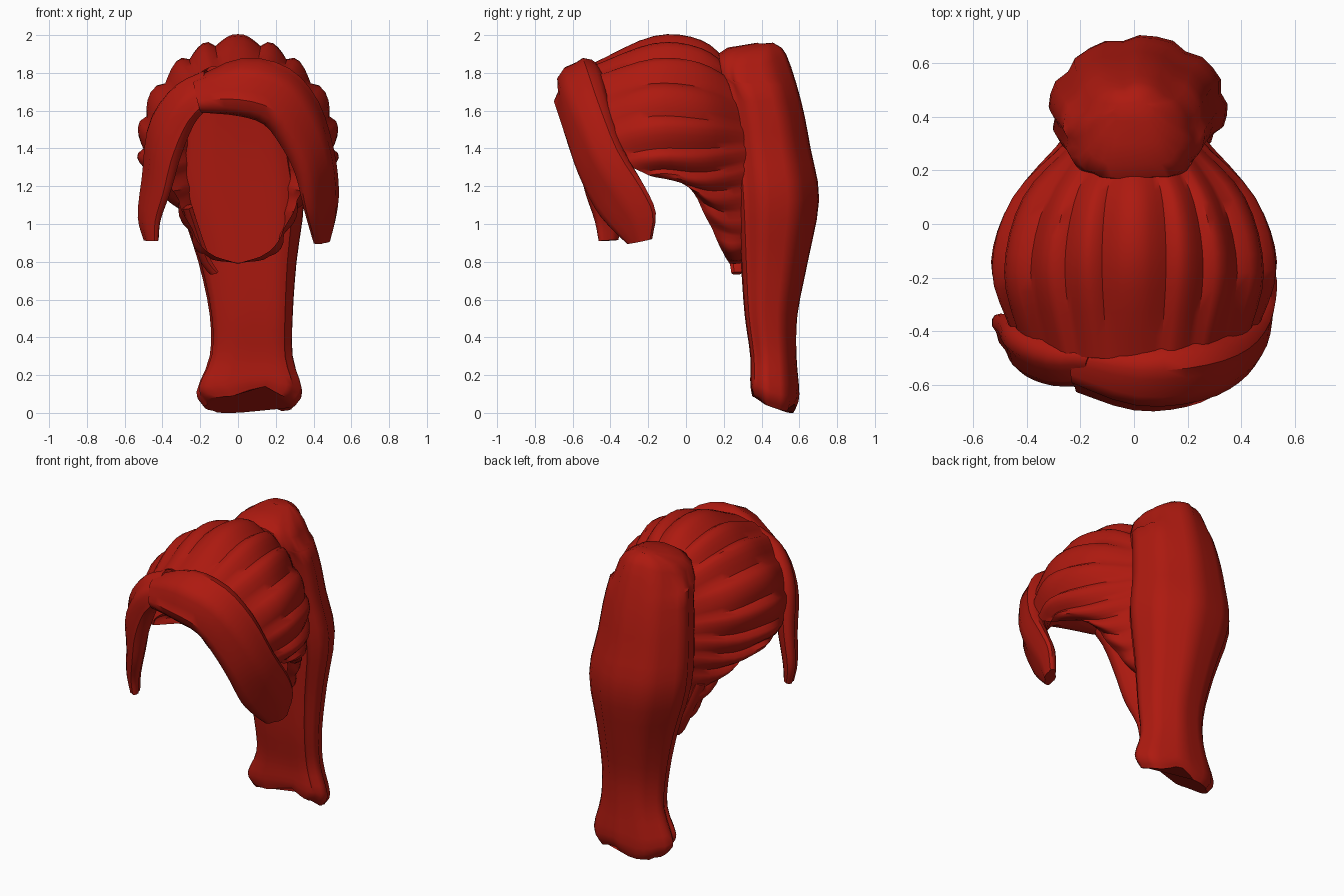
import bpy, bmesh, math
from mathutils import Vector as V

if "Cube" in bpy.data.objects:
    bpy.data.objects.remove(bpy.data.objects["Cube"])

red = bpy.data.materials.new("hair_red")
red.diffuse_color = (0.42, 0.010, 0.005, 1)
red.use_nodes = True
red.node_tree.nodes["Principled BSDF"].inputs["Base Color"].default_value = red.diffuse_color


def spline(pts, t):
    """Catmull-Rom through pts (any dimension), t in 0..1."""
    n = len(pts) - 1
    i = min(int(t * n), n - 1)
    f = t * n - i
    b, c = pts[i], pts[i + 1]
    a = pts[i - 1] if i else 2 * b - c
    d = pts[i + 2] if i + 2 <= n else 2 * c - b
    return 0.5 * (2 * b + (c - a) * f + (2 * a - 5 * b + 4 * c - d) * f**2
                  + (3 * b - a - 3 * c + d) * f**3)


def loft(name, rings, closed=True, caps=True):
    """Skin a list of point rings into one smooth-shaded object."""
    bm = bmesh.new()
    vs = [[bm.verts.new(p) for p in r] for r in rings]
    n = len(rings[0])
    for r, s in zip(vs, vs[1:]):
        for j in range(n if closed else n - 1):
            k = (j + 1) % n
            bm.faces.new((r[j], r[k], s[k], s[j]))
    if caps:
        bm.faces.new(vs[0])
        bm.faces.new(vs[-1])
    bmesh.ops.remove_doubles(bm, verts=bm.verts, dist=1e-4)
    bmesh.ops.recalc_face_normals(bm, faces=bm.faces)
    me = bpy.data.meshes.new(name)
    bm.to_mesh(me)
    bm.free()
    me.shade_smooth()
    me.set_sharp_from_angle(angle=math.radians(45))
    me.materials.append(red)
    ob = bpy.data.objects.new(name, me)
    bpy.context.collection.objects.link(ob)
    return ob


def lock(name, stations, steps=14, sides=16):
    """Hair lock: stations give inner edge, outer edge and half thickness."""
    inner = [V(s[0]) for s in stations]
    outer = [V(s[1]) for s in stations]
    thick = [V((s[2], 0, 0)) for s in stations]
    mid = [(a + b) / 2 for a, b in zip(inner, outer)]
    rings = []
    for i in range(steps + 1):
        t = i / steps
        a, b = spline(inner, t), spline(outer, t)
        tan = spline(mid, min(t + .03, 1)) - spline(mid, max(t - .03, 0))
        nrm = tan.cross(b - a).normalized() * spline(thick, t).x
        ring = []
        for j in range(sides):
            w = 2 * math.pi * j / sides
            groove = 0.78 if j % 8 in (2, 5) else 1.0
            ring.append((a + b) / 2 + (b - a) / 2 * math.cos(w) + nrm * math.sin(w) * groove)
        rings.append(ring)
    return loft(name, rings)


# Scalp cap: strands from hairline to tie, listed from crown to nape (right half)
strands = [
    [(0, -.50, 1.84), (0, -.17, 1.975), (0, .08, 1.955), (0, .24, 1.84)],
    [(.15, -.50, 1.82), (.18, -.17, 1.925), (.16, .08, 1.90), (.10, .25, 1.80)],
    [(.29, -.48, 1.73), (.34, -.18, 1.81), (.29, .08, 1.79), (.18, .28, 1.70)],
    [(.42, -.44, 1.53), (.48, -.18, 1.61), (.41, .10, 1.59), (.22, .31, 1.54)],
    [(.46, -.36, 1.36), (.51, -.15, 1.40), (.43, .10, 1.40), (.24, .33, 1.42)],
    [(.47, -.20, 1.26), (.48, -.10, 1.27), (.41, .10, 1.25), (.24, .35, 1.30)],
    [(.36, .00, 1.21), (.37, .08, 1.16), (.32, .18, 1.13), (.22, .36, 1.15)],
    [(.27, .11, 1.03), (.27, .18, 1.00), (.25, .25, .98), (.20, .37, .98)],
    [(.17, .19, .86), (.19, .24, .84), (.18, .30, .85), (.12, .37, .87)],
    [(0, .23, .79), (0, .27, .79), (0, .31, .80), (0, .36, .84)],
]
strands = [[V(p) for p in s] for s in strands]
COLS, ROWS = 54, 12
lobes = (.022, .028, .020, .006, -.010)
half = []
for c in range(COLS + 1):
    t = c / COLS
    col = []
    for r in range(ROWS + 1):
        u = r / ROWS
        p = spline([spline(s, u) for s in strands], t)
        out = V((p.x, 0, p.z - 1.35)).normalized()
        fade = math.sin(math.pi * (0.1 + 0.85 * u)) * min(1, (1 - t) * 3)
        col.append(p + out * lobes[c % 5] * fade)
    half.append(col)
mirrored = [[V((-p.x, p.y, p.z)) for p in col] for col in half[1:-1]]
loft("scalp_cap", half + mirrored[::-1] + [half[0]], closed=False, caps=False)

# Ponytail: z, centre x, half width, front y, back y
tail = [V(s) for s in [
    (1.96, 0, .08, .38, .46), (1.90, 0, .22, .17, .53), (1.65, 0, .28, .22, .61),
    (1.40, 0, .31, .25, .66), (1.13, .02, .33, .27, .705), (.80, .05, .26, .29, .645),
    (.52, .07, .22, .31, .59), (.30, .07, .22, .34, .585), (.13, .06, .28, .34, .60),
    (.06, .06, .24, .35, .58)]]
rings = []
SIDES, STEPS = 32, 27
for i in range(STEPS + 1):
    z, cx, hw, y0, y1 = spline(tail, i / STEPS)
    ring = []
    for j in range(SIDES):
        w = 2 * math.pi * j / SIDES
        k = .94 if j % 4 == 1 else 1.0
        depth = (0.5 - 0.5 * math.cos(w) * k) ** 1.3
        side = math.sin(w)
        if math.cos(w) > 0:              # flatter front where it meets the cap
            side = math.copysign(abs(side) ** .6, side)
        x = cx + hw * side * k
        y = y0 + (y1 - y0) * depth
        zz = z
        if z > 1.8:                      # crest leans down toward the sides
            zz -= .12 * (x / .3) ** 2
        if z < .28:                      # forked tip
            f = (.28 - z) / .22
            zz += f * (.06 * math.exp(-((x - .12) / .08) ** 2) - .07 * (y - .37) / .2
                       + .02 * (y < .42))
        ring.append(V((x, y, max(zz, 0.0))))
    rings.append(ring)
loft("ponytail", rings)

# Swept fringe ending in the right side lock
lock("fringe_right_lock", [
    ((-.20, -.61, 1.60), (-.23, -.47, 1.76), .07), ((0, -.64, 1.58), (.03, -.50, 1.87), .12),
    ((.15, -.63, 1.53), (.26, -.48, 1.82), .12), ((.25, -.60, 1.40), (.41, -.43, 1.65), .10),
    ((.32, -.56, 1.26), (.49, -.34, 1.40), .08), ((.36, -.48, 1.08), (.52, -.22, 1.20), .06),
    ((.39, -.39, .97), (.51, -.16, 1.06), .05), ((.41, -.31, .895), (.48, -.18, .92), .035)],
    steps=21)

# Left side lock
lock("left_lock", [
    ((-.17, -.60, 1.62), (-.16, -.47, 1.81), .06), ((-.25, -.58, 1.52), (-.32, -.46, 1.73), .08),
    ((-.32, -.56, 1.35), (-.45, -.40, 1.55), .08), ((-.37, -.53, 1.17), (-.49, -.35, 1.28), .06),
    ((-.42, -.48, 1.02), (-.52, -.34, 1.05), .045), ((-.43, -.46, .91), (-.49, -.36, .915), .03)],
    steps=16)

# Loose wisp at the nape
lock("nape_wisp", [
    ((-.26, .15, 1.08), (-.27, .28, 1.10), .03), ((-.21, .20, .93), (-.22, .33, .93), .03),
    ((-.16, .23, .80), (-.17, .34, .80), .03), ((-.11, .24, .74), (-.14, .30, .74), .02)],
    steps=6, sides=8)
